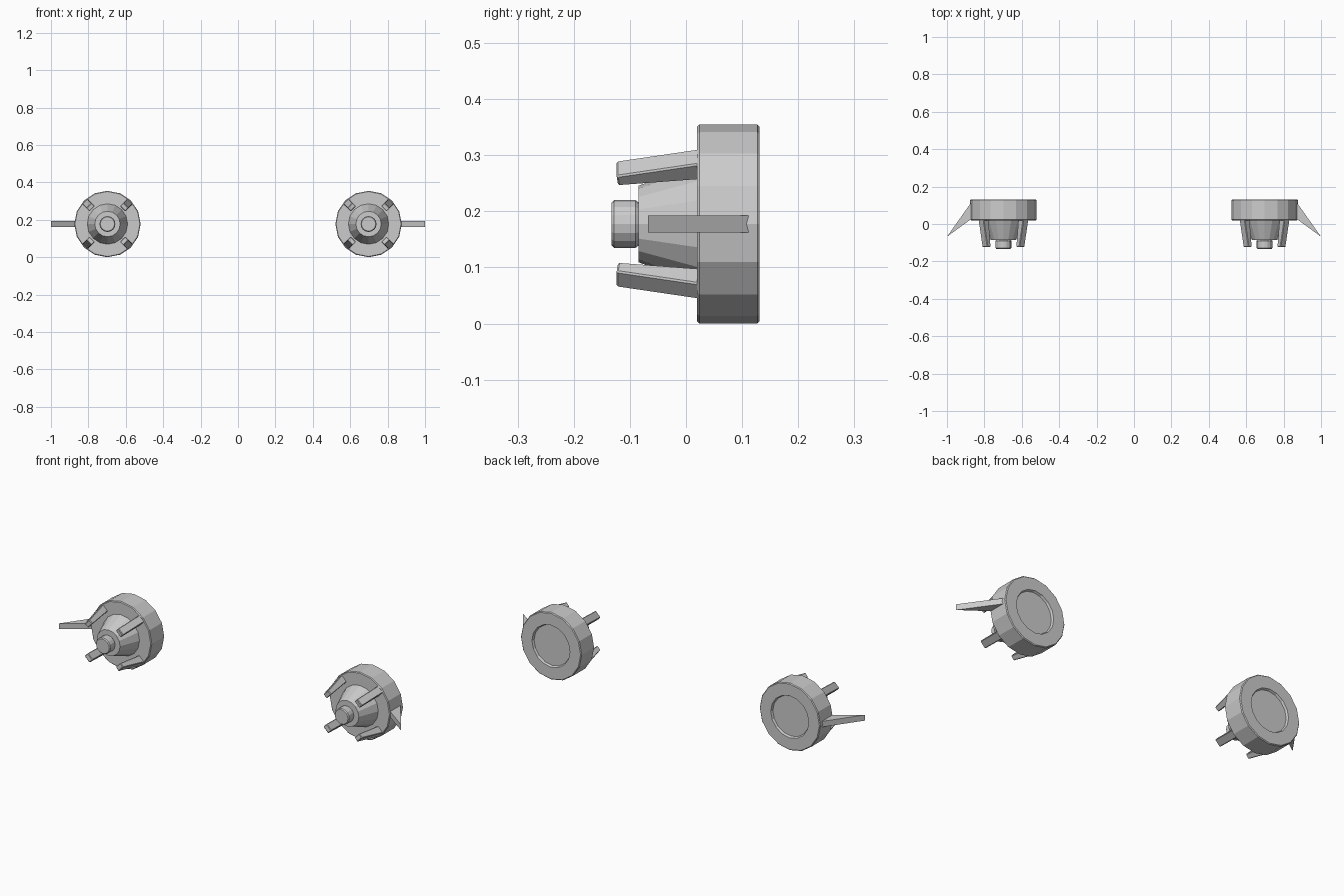
import bpy, bmesh, math
from mathutils import Vector

if "Cube" in bpy.data.objects:
    bpy.data.objects.remove(bpy.data.objects["Cube"])

CX, CZ, R, SIDES = 0.698, 0.1775, 0.1775, 16


def finish(name, bm, bevel=0.0):
    """Turn a bmesh into an object mirrored across x = 0."""
    bmesh.ops.recalc_face_normals(bm, faces=bm.faces)
    me = bpy.data.meshes.new(name)
    bm.to_mesh(me)
    bm.free()
    ob = bpy.data.objects.new(name, me)
    bpy.context.collection.objects.link(ob)
    if bevel:
        b = ob.modifiers.new("edge_bevel", 'BEVEL')
        b.width, b.segments = bevel, 1
    m = ob.modifiers.new("other_side", 'MIRROR')
    m.use_mirror_merge = False
    return ob


def lathe(name, profile):
    """Spin (radius, y) points around the pod axis, capping both ends."""
    bm = bmesh.new()
    rings = []
    for r, y in profile:
        rings.append([bm.verts.new((CX + r * math.cos(2 * math.pi * i / SIDES), y,
                                    CZ + r * math.sin(2 * math.pi * i / SIDES)))
                      for i in range(SIDES)])
    for a, b in zip(rings, rings[1:]):
        for i in range(SIDES):
            j = (i + 1) % SIDES
            bm.faces.new((a[i], a[j], b[j], b[i]))
    bm.faces.new(rings[0])
    bm.faces.new(rings[-1])
    return finish(name, bm)


def loft(name, a, b, bevel=0.0):
    """Join two matching outlines into a closed solid."""
    bm = bmesh.new()
    va = [bm.verts.new(p) for p in a]
    vb = [bm.verts.new(p) for p in b]
    n = len(va)
    bm.faces.new(va)
    bm.faces.new(vb)
    for i in range(n):
        j = (i + 1) % n
        bm.faces.new((va[i], va[j], vb[j], vb[i]))
    return finish(name, bm, bevel)


# Wide rear ring with a shallow recess in its back
lathe("rear_ring", [(0.108, 0.020), (R - 0.004, 0.020), (R, 0.024), (R, 0.127),
                    (R - 0.004, 0.131), (0.111, 0.131), (0.106, 0.120)])

# Tapered body and front button
lathe("cone_body", [(0.068, -0.085), (0.109, 0.022)])
lathe("front_button", [(0.038, -0.133), (0.0425, -0.128),
                       (0.0425, -0.090), (0.038, -0.084)])

# Four prongs on the diagonals, thicker at the base
W = 0.02
for k in range(4):
    ang = math.radians(45 + 90 * k)
    out = Vector((math.cos(ang), 0, math.sin(ang)))
    side = Vector((-math.sin(ang), 0, math.cos(ang)))

    def section(y, ri, ro, dy):
        c = Vector((CX, y, CZ))
        step = Vector((0, dy, 0))
        return [c + out * ri - side * W + step, c + out * ri + side * W + step,
                c + out * ro + side * W, c + out * ro - side * W]

    loft(f"prong_{k + 1}", section(-0.124, 0.115, 0.140, 0.003),
         section(0.030, 0.131, 0.172, 0.0), bevel=0.003)

# Pointed side fin, its root buried in the ring
fin = [(1.0, -0.068), (0.871, 0.114), (0.855, 0.114), (0.855, 0.026), (0.871, 0.026)]
loft("side_fin", [(x, y, CZ - 0.015) for x, y in fin],
     [(x, y, CZ + 0.015) for x, y in fin])
